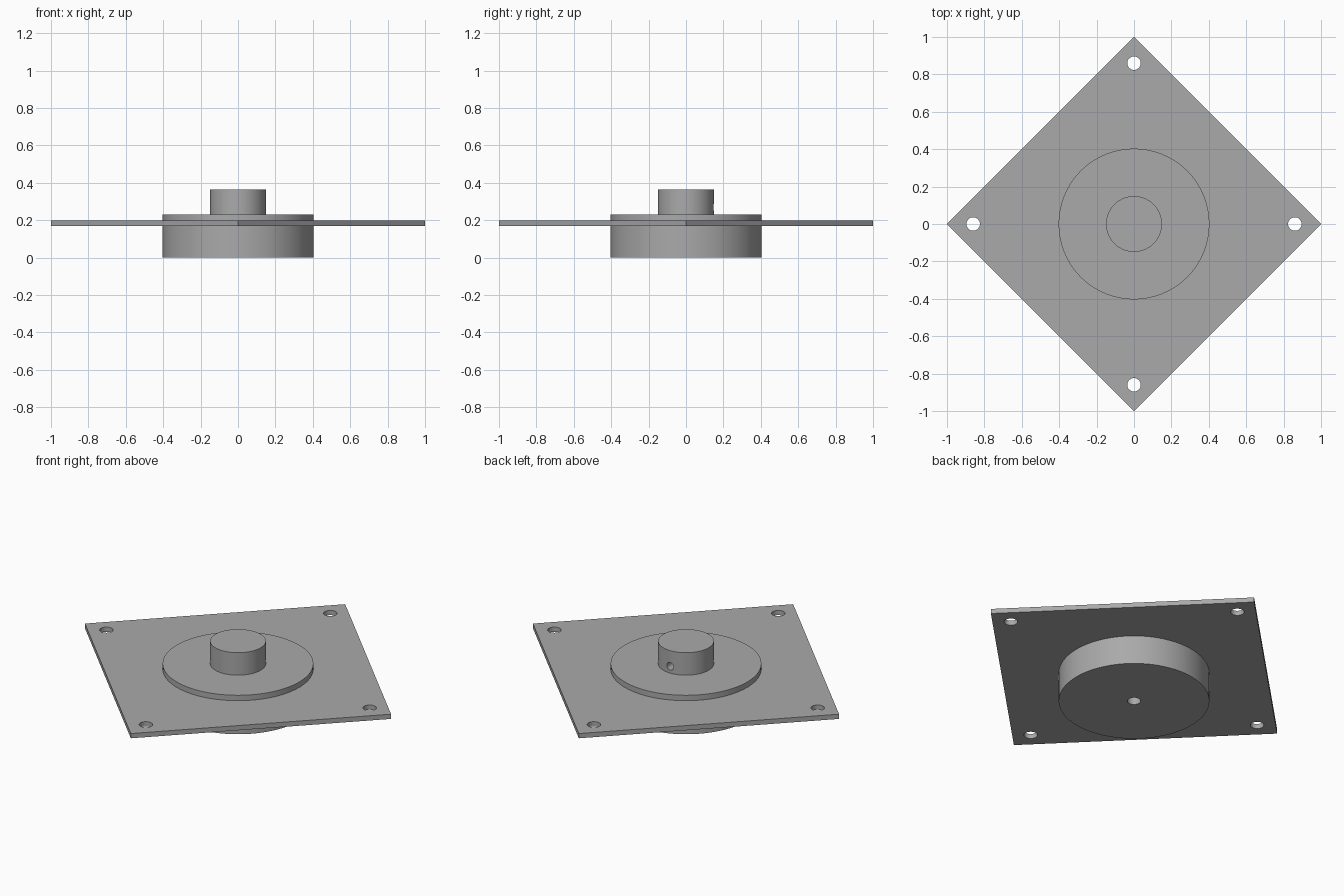
import bpy
import math

if "Cube" in bpy.data.objects:
    bpy.data.objects.remove(bpy.data.objects["Cube"])

grey = bpy.data.materials.new("plain_grey")
grey.diffuse_color = (0.4, 0.4, 0.4, 1)
grey.use_nodes = True
grey.node_tree.nodes["Principled BSDF"].inputs["Base Color"].default_value = grey.diffuse_color


def cylinder(name, r, z0, z1, x=0, y=0, sides=48):
    bpy.ops.mesh.primitive_cylinder_add(vertices=sides, radius=r, depth=z1 - z0,
                                        location=(x, y, (z0 + z1) / 2))
    ob = bpy.context.object
    ob.name = name
    return ob


def combine(target, other, operation):
    mod = target.modifiers.new(operation.lower(), 'BOOLEAN')
    mod.operation, mod.solver, mod.object = operation, 'EXACT', other
    bpy.context.view_layer.objects.active = target
    bpy.ops.object.modifier_apply(modifier=mod.name)
    bpy.data.objects.remove(other)


# Square plate turned corner-on, with the round drum and the boss joined to it
flange = cylinder("mounting_flange", 1.0, 0.17, 0.198, sides=4)
combine(flange, cylinder("drum", 0.403, 0, 0.23, sides=128), 'UNION')
combine(flange, cylinder("boss", 0.149, 0.2, 0.363, sides=96), 'UNION')

# Bolt holes near the four corners
for i in range(4):
    a = i * math.pi / 2
    combine(flange, cylinder("bolt_hole", 0.036, 0.1, 0.3,
                             0.86 * math.cos(a), 0.86 * math.sin(a)), 'DIFFERENCE')

# Blind bore from below, met by a side port at the back of the boss
combine(flange, cylinder("bore", 0.036, -0.1, 0.3), 'DIFFERENCE')
port = cylinder("side_port", 0.022, -0.1, 0.1)
port.rotation_euler.x = math.pi / 2
port.location = (0, 0.1, 0.27)
bpy.context.view_layer.update()
combine(flange, port, 'DIFFERENCE')

# One colour, smooth round walls with sharp edges
flange.data.materials.clear()
flange.data.materials.append(grey)
for p in flange.data.polygons:
    p.material_index = 0
bpy.ops.object.select_all(action='DESELECT')
flange.select_set(True)
bpy.context.view_layer.objects.active = flange
bpy.ops.object.shade_smooth_by_angle(angle=math.radians(30))
